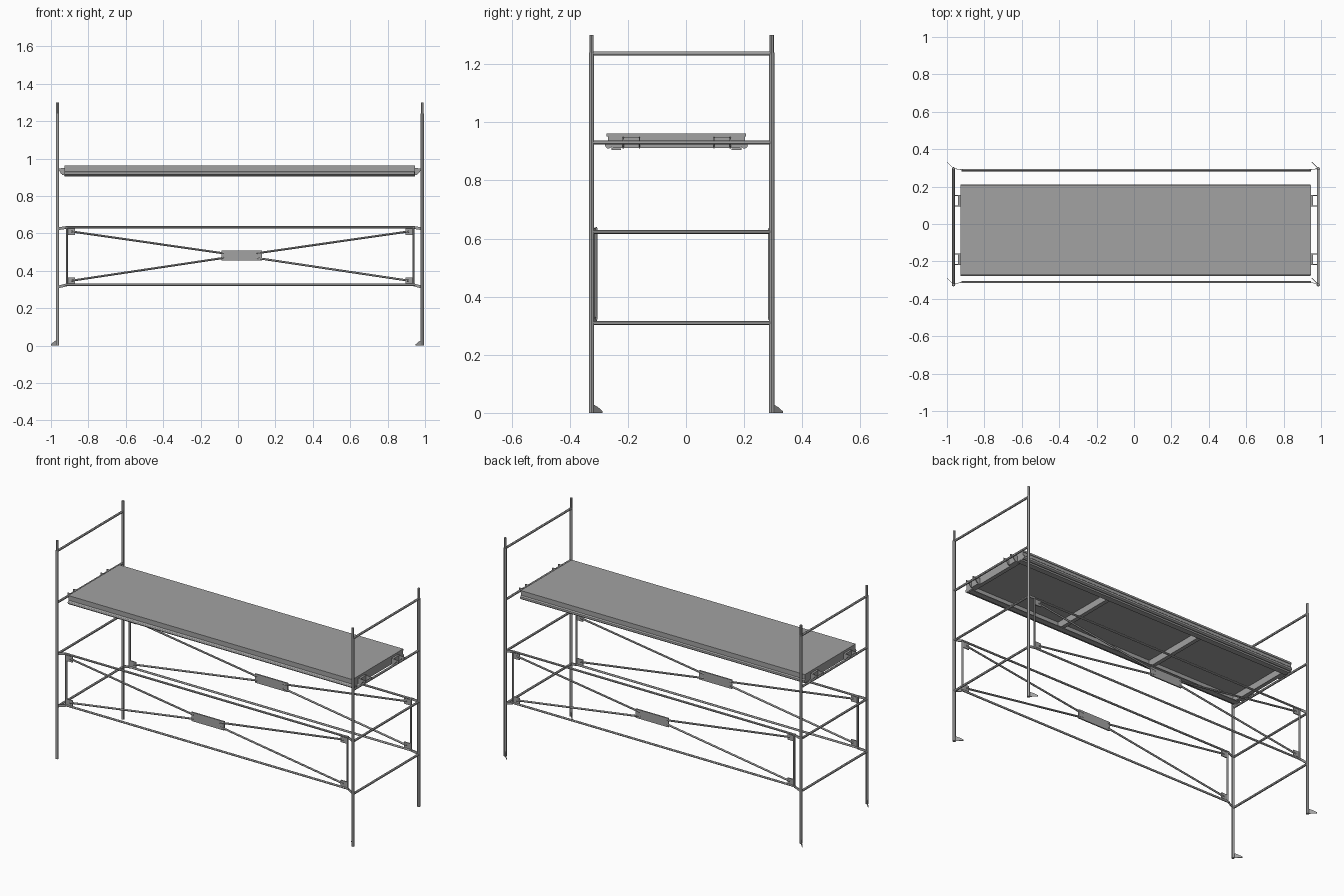
import bpy, bmesh
from mathutils import Vector

if "Cube" in bpy.data.objects:
    bpy.data.objects.remove(bpy.data.objects["Cube"])

steel = bpy.data.materials.new("galvanised grey")
steel.use_nodes = True
GREY = (0.36, 0.36, 0.36, 1)
steel.diffuse_color = GREY
steel.node_tree.nodes["Principled BSDF"].inputs["Base Color"].default_value = GREY


def finish(name, bm, smooth=False):
    bmesh.ops.recalc_face_normals(bm, faces=bm.faces)
    mesh = bpy.data.meshes.new(name)
    bm.to_mesh(mesh)
    bm.free()
    mesh.materials.append(steel)
    obj = bpy.data.objects.new(name, mesh)
    bpy.context.collection.objects.link(obj)
    if smooth:
        bpy.ops.object.select_all(action='DESELECT')
        obj.select_set(True)
        bpy.context.view_layer.objects.active = obj
        bpy.ops.object.shade_smooth_by_angle()
    return obj


def tube(name, a, b, r, sides=12):
    a, b = Vector(a), Vector(b)
    bm = bmesh.new()
    bmesh.ops.create_cone(bm, cap_ends=True, segments=sides, radius1=r, radius2=r, depth=(b - a).length)
    rot = (b - a).to_track_quat('Z', 'Y').to_matrix()
    bmesh.ops.rotate(bm, matrix=rot, verts=bm.verts)
    bmesh.ops.translate(bm, vec=(a + b) / 2, verts=bm.verts)
    return finish(name, bm, True)


def box(name, lo, hi):
    lo, hi = Vector(lo), Vector(hi)
    bm = bmesh.new()
    bmesh.ops.create_cube(bm, size=1)
    bmesh.ops.scale(bm, vec=hi - lo, verts=bm.verts)
    bmesh.ops.translate(bm, vec=(lo + hi) / 2, verts=bm.verts)
    return finish(name, bm)


def prism(name, points, offset):
    bm = bmesh.new()
    face = bm.faces.new([bm.verts.new(p) for p in points])
    ext = bmesh.ops.extrude_face_region(bm, geom=[face])
    moved = [v for v in ext["geom"] if isinstance(v, bmesh.types.BMVert)]
    bmesh.ops.translate(bm, vec=offset, verts=moved)
    return finish(name, bm)


ENDS = {"right": -0.965, "left": 0.985}
SIDES = {"front": -0.325, "back": 0.295}
MID = 0.01

# End frames: posts, spigots, toe plates and ladder rails
for end, x in ENDS.items():
    for side, y in SIDES.items():
        tag = f"{end}_{side}"
        tube(f"post_{tag}", (x, y, 0), (x, y, 1.24), 0.0088)
        tube(f"spigot_{tag}", (x, y, 1.24), (x, y, 1.3), 0.007)
        prism(f"toe_plate_{tag}", [(x, y, 0), (x - 0.036, y + 0.036, 0),
                                   (x - 0.036, y + 0.036, 0.006), (x - 0.02, y + 0.02, 0.02),
                                   (x, y, 0.032)], (0.002, 0.002, 0))
    for i, z in enumerate((0.31, 0.623, 0.93, 1.237)):
        tube(f"end_rail_{end}_{i + 1}", (x, SIDES["front"], z), (x, SIDES["back"], z), 0.0068)

# Side bracing panels
X0, X1, Z0, Z1 = -0.915, 0.938, 0.325, 0.632
for side, y in (("front", -0.31), ("back", 0.288)):
    post_y = SIDES[side]
    for z, level in ((Z0, "lower"), (Z1, "upper")):
        tube(f"side_rail_{side}_{level}", (X0 - 0.008, y, z), (X1 + 0.008, y, z), 0.006)
        for end, x, inner, s in (("right", ENDS["right"], X0, 1), ("left", ENDS["left"], X1, -1)):
            tag = f"{side}_{level}_{end}"
            post_z = 0.313 if z == Z0 else 0.625
            # Flattened coupler between post and panel
            prism(f"coupler_{tag}", [(x, post_y, post_z - 0.008), (inner, y, z - 0.008),
                                     (inner, y, z + 0.007), (x, post_y, post_z + 0.007)], (0, 0.003, 0))
            # Corner gusset and diagonal brace
            up = 1 if z == Z0 else -1
            gx = (inner, inner + s * 0.043)
            gz = (z + up * 0.006, z + up * 0.04)
            box(f"gusset_{tag}", (min(gx), y - 0.003, min(gz)), (max(gx), y + 0.003, max(gz)))
            tube(f"diagonal_{tag}", (inner + s * 0.025, y, z + up * 0.022),
                 (MID - s * 0.085, y, 0.481 - up * 0.012), 0.0055)
    for end, x in (("right", X0), ("left", X1)):
        tube(f"panel_upright_{side}_{end}", (x, y, Z0), (x, y, Z1), 0.0058)
    box(f"centre_plate_{side}", (MID - 0.098, y - 0.004, 0.455), (MID + 0.118, y + 0.004, 0.508))

# Platform deck
PX0, PX1, PY0, PY1 = -0.928, 0.945, -0.273, 0.207
box("deck_board", (PX0, PY0, 0.951), (PX1, PY1, 0.962))

# Channel-shaped stringers with a rolled outer bead
for side, y, s in (("front", PY0, 1), ("back", PY1, -1)):
    profile = [(0.004, 0.951), (0.004, 0.928), (0.016, 0.922), (0.016, 0.905), (0.05, 0.905),
               (0.05, 0.909), (0.021, 0.909), (0.021, 0.951)]
    prism(f"stringer_{side}", [(PX0, y + s * d, z) for d, z in profile], (PX1 - PX0, 0, 0))
    tube(f"stringer_bead_{side}", (PX0, y + s * 0.006, 0.921), (PX1, y + s * 0.006, 0.921), 0.0115)

# Cross members under the deck
IN0, IN1 = PY0 + 0.02, PY1 - 0.02
for i, x in enumerate((PX0 + 0.012, -0.33, 0.307, PX1 - 0.012)):
    box(f"cross_member_{i + 1}", (x - 0.012, IN0, 0.912), (x + 0.012, IN1, 0.951))

# Hooks resting on the end rails
for end, edge, s in (("right", PX0, -1), ("left", PX1, 1)):
    rail = ENDS[end]
    for side, y in (("front", -0.19), ("back", 0.122)):
        for k, dy in (("inner", -0.028), ("outer", 0.028)):
            prism(f"hook_{end}_{side}_{k}",
                  [(edge, y + dy, 0.91), (edge + s * 0.018, y + dy, 0.918), (rail - s * 0.008, y + dy, 0.936),
                   (rail + s * 0.008, y + dy, 0.93), (rail + s * 0.008, y + dy, 0.945),
                   (edge, y + dy, 0.95)], (0, 0.004, 0))
        x0, x1 = sorted((edge, edge + s * 0.012))
        box(f"hook_base_{end}_{side}", (x0, y - 0.028, 0.912), (x1, y + 0.032, 0.948))
